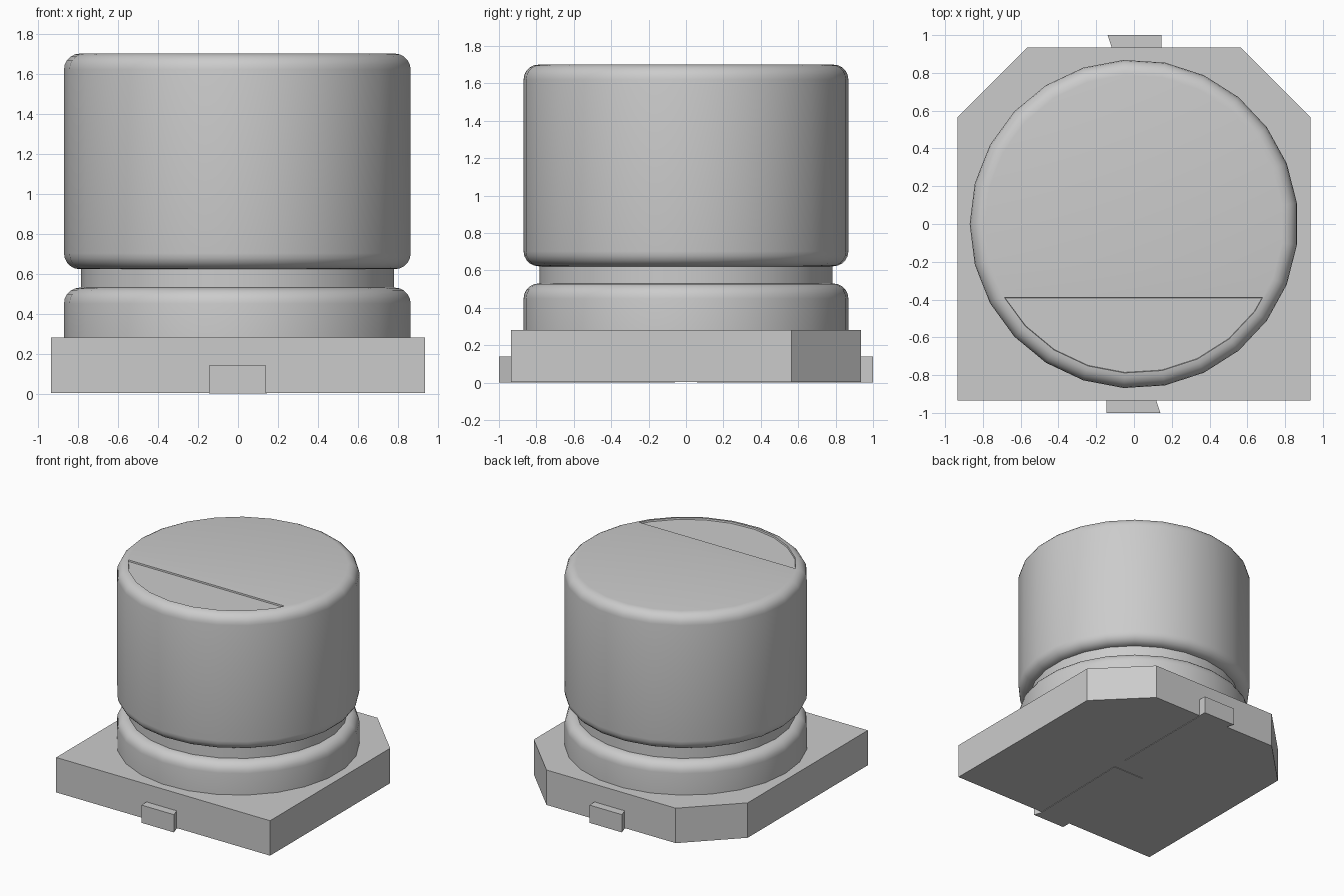
import bpy, bmesh, math
from mathutils import Vector, Matrix

if "Cube" in bpy.data.objects:
    bpy.data.objects.remove(bpy.data.objects["Cube"], do_unlink=True)

grey = bpy.data.materials.new("light_grey")
grey.use_nodes = True
GREY = (0.6, 0.6, 0.6, 1.0)
grey.diffuse_color = GREY
grey.node_tree.nodes["Principled BSDF"].inputs["Base Color"].default_value = GREY


def finish(bm, name):
    bmesh.ops.recalc_face_normals(bm, faces=bm.faces)
    mesh = bpy.data.meshes.new(name)
    bm.to_mesh(mesh)
    bm.free()
    mesh.materials.append(grey)
    obj = bpy.data.objects.new(name, mesh)
    bpy.context.collection.objects.link(obj)
    return obj


def prism(name, outline, z0, z1):
    bm = bmesh.new()
    face = bm.faces.new([bm.verts.new((x, y, z0)) for x, y in outline])
    top = bmesh.ops.extrude_face_region(bm, geom=[face], use_keep_orig=True)["geom"]
    verts = [v for v in top if isinstance(v, bmesh.types.BMVert)]
    bmesh.ops.translate(bm, verts=verts, vec=(0, 0, z1 - z0))
    return finish(bm, name)


def fillet(radius, z, size, start, end, steps=5):
    """Quarter-round of the can's outer edge, as (radius, height) points."""
    angles = [math.radians(start + (end - start) * i / steps) for i in range(steps + 1)]
    return [(radius - size + size * math.cos(a), z + size * math.sin(a)) for a in angles]


# Base plate with two clipped rear corners
W, C = 0.935, 0.565
prism("base_plate", [(-W, -W), (W, -W), (W, C), (C, W), (-C, W), (-W, C)], 0.004, 0.28)

# Flat leads under the base, with upturned ends at front and back
foot = [(-0.145, -1), (0.14, -1), (0.115, -0.925), (-0.145, -0.925)]
strip = [(-0.14, -0.93), (0.12, -0.93), (0.14, -0.06), (-0.14, -0.06)]
for side, turn in (("front", 0), ("back", math.pi)):
    for part, outline, height in (("lead_end", foot, 0.14), ("lead_strip", strip, 0.03)):
        obj = prism(f"{side}_{part}", outline, 0, height)
        obj.data.transform(Matrix.Rotation(turn, 4, "Z"))

# Turned can: lower bead, crimped neck, tall body
R, NECK, F, TOP = 0.87, 0.785, 0.08, 1.70
profile = [(R, 0.27)]
profile += fillet(R, 0.53 - F, F, 0, 90)
profile += [(NECK, 0.53), (NECK, 0.622)]
profile += fillet(R, 0.622 + F, F, -90, 0)
profile += fillet(R, TOP - F, F, 0, 90)

SIDES = 25
bm = bmesh.new()
rings = []
for r, z in profile:
    angles = [math.pi + math.tau * i / SIDES for i in range(SIDES)]
    rings.append([bm.verts.new((r * math.cos(a), r * math.sin(a), z)) for a in angles])
for low, high in zip(rings, rings[1:]):
    for i in range(SIDES):
        j = (i + 1) % SIDES
        bm.faces.new((low[i], low[j], high[j], high[i]))
bm.faces.new(rings[0][::-1])
cap = bm.faces.new(rings[-1])
bm.normal_update()

# Slightly sunken polarity segment on the top
bmesh.ops.bisect_plane(bm, geom=[cap, *cap.edges, *cap.verts],
                       plane_co=(0, -0.39, TOP), plane_no=Vector((0, 1, 0)))
bm.normal_update()
segment = [f for f in bm.faces
           if f.normal.z > 0.99 and f.calc_center_median().y < -0.39
           and min(v.co.z for v in f.verts) > TOP - 0.001]
bmesh.ops.inset_region(bm, faces=segment, thickness=0.003, depth=-0.012)
can = finish(bm, "can")

bpy.ops.object.select_all(action="DESELECT")
can.select_set(True)
bpy.context.view_layer.objects.active = can
bpy.ops.object.shade_smooth_by_angle(angle=math.radians(35))
